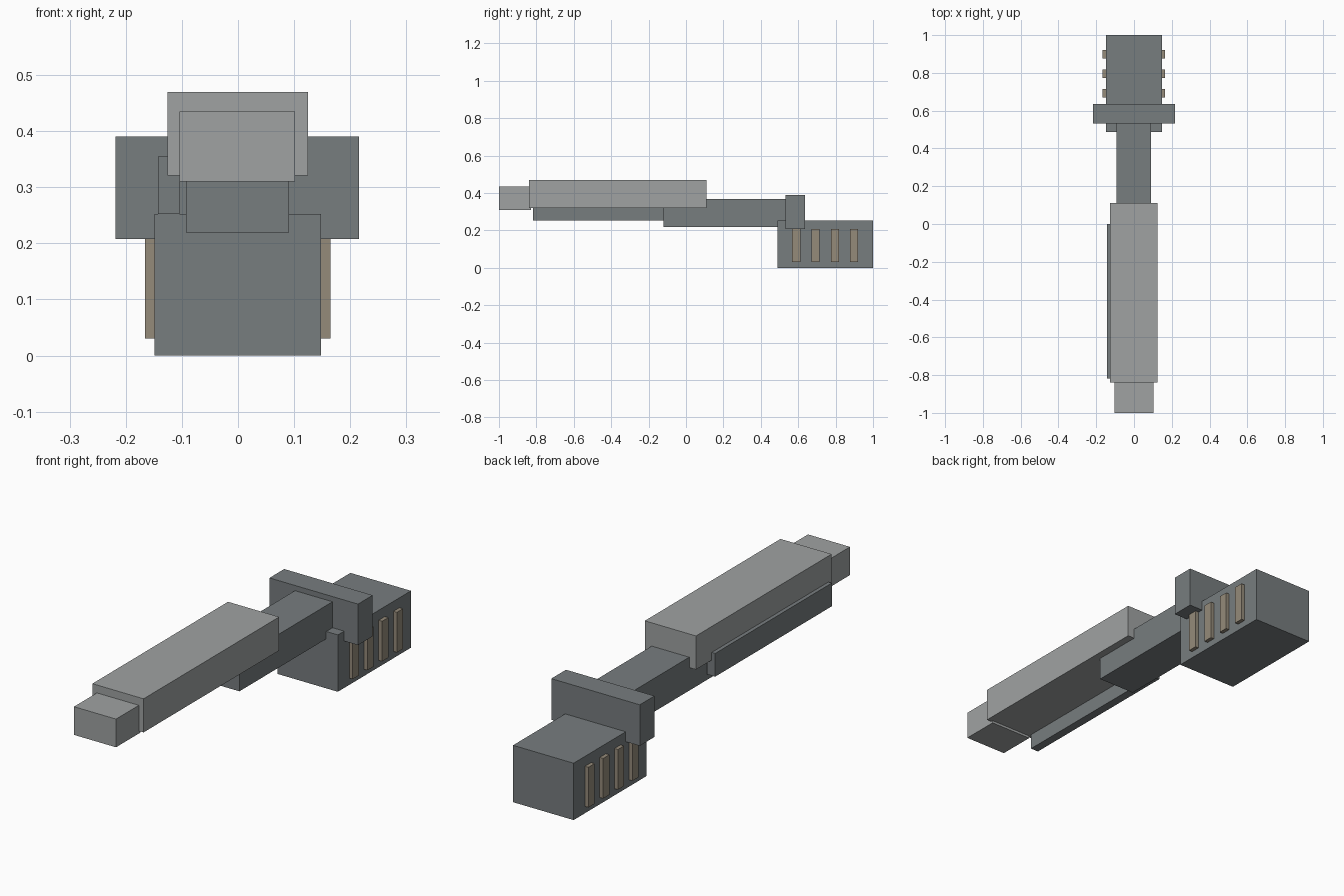
import bpy

if "Cube" in bpy.data.objects:
    bpy.data.objects.remove(bpy.data.objects["Cube"])


def material(name, rgb):
    m = bpy.data.materials.new(name)
    m.diffuse_color = (*rgb, 1.0)
    m.use_nodes = True
    m.node_tree.nodes["Principled BSDF"].inputs["Base Color"].default_value = m.diffuse_color
    return m


LIGHT = material("light grey", (0.35, 0.365, 0.365))
DARK = material("dark grey", (0.185, 0.205, 0.212))
TAN = material("tan", (0.30, 0.258, 0.195))


def box(name, x, y, z, mat):
    """Box spanning the given (min, max) range on each axis."""
    lo, hi = zip(x, y, z)
    bpy.ops.mesh.primitive_cube_add(
        size=1, location=[(a + b) / 2 for a, b in zip(lo, hi)])
    ob = bpy.context.object
    ob.name = name
    ob.scale = [b - a for a, b in zip(lo, hi)]
    bpy.ops.object.transform_apply(location=False, rotation=False, scale=True)
    ob.data.materials.append(mat)
    return ob


# Light upper body and its narrower tip
box("upper_body", (-0.126, 0.125), (-0.84, 0.11), (0.321, 0.47), LIGHT)
box("tip", (-0.104, 0.102), (-1.0, -0.83), (0.31, 0.435), LIGHT)

# Thin rail along the left side
box("side_rail", (-0.143, -0.104), (-0.817, 0.0), (0.252, 0.355), DARK)

# Arm joining the body to the end block
box("arm", (-0.093, 0.091), (-0.12, 0.56), (0.219, 0.367), DARK)

# Cross plate and end block
box("cross_plate", (-0.218, 0.216), (0.532, 0.635), (0.208, 0.39), DARK)
box("end_block", (-0.149, 0.148), (0.488, 1.0), (0.0, 0.252), DARK)

# Ribs on both sides of the end block
for i in range(4):
    y = 0.568 + i * 0.103
    for side, x in (("left", (-0.166, -0.14)), ("right", (0.14, 0.165))):
        box(f"{side}_rib_{i + 1}", x, (y, y + 0.043), (0.03, 0.208), TAN)
